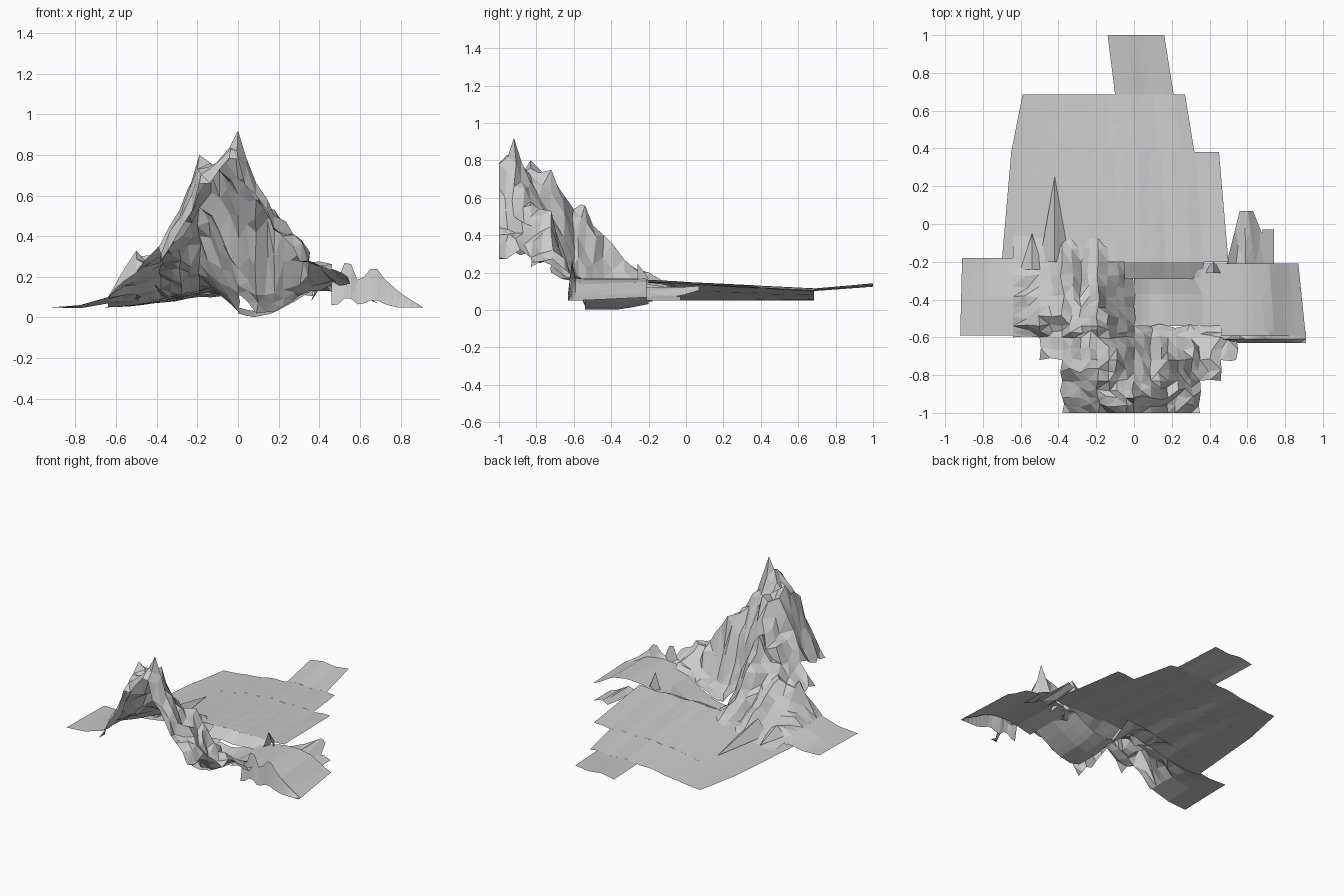
import bpy, bmesh, random
from math import sin

if "Cube" in bpy.data.objects:
    bpy.data.objects.remove(bpy.data.objects["Cube"])
random.seed(4)


def lerp_table(t, pts):
    for (a, va), (b, vb) in zip(pts, pts[1:]):
        if t <= b:
            return va + (vb - va) * max(0, (t - a) / (b - a))
    return pts[-1][1]


def patch(name, y0, y1, left, right, nx, ny, height):
    """Open terrain sheet between two slanted side edges (left/right = x at y0, x at y1)."""
    bm = bmesh.new()
    rows = []
    for j in range(ny + 1):
        t = j / ny
        y = y0 + (y1 - y0) * t
        xl = left[0] + (left[1] - left[0]) * t
        xr = right[0] + (right[1] - right[0]) * t
        row = []
        for i in range(nx + 1):
            x = xl + (xr - xl) * i / nx
            row.append(bm.verts.new((x, y, max(0, height(x, y)))))
        rows.append(row)
    for a, b in zip(rows, rows[1:]):
        for i in range(nx):
            bm.faces.new((a[i], a[i + 1], b[i + 1], b[i]))
    return finish(name, bm)


def finish(name, bm):
    bmesh.ops.triangulate(bm, faces=bm.faces[:])
    me = bpy.data.meshes.new(name)
    bm.to_mesh(me)
    bm.free()
    ob = bpy.data.objects.new(name, me)
    bpy.context.collection.objects.link(ob)
    return ob


# Jagged mountain: coarse height grid (0 = no ground there), refined with jitter
xs = [-.64, -.5, -.38, -.28, -.19, -.09, 0, .09, .18, .27, .35, .46, .54]
ys = [-1, -.92, -.83, -.72, -.6, -.54, -.44, -.33, -.2, -.06]
heights = [
    [0, 0, .28, .44, .66, .73, .78, .60, .44, .35, .28, 0, 0],
    [0, 0, .31, .50, .72, .77, .92, .66, .50, .40, .30, 0, 0],
    [0, 0, .31, .52, .80, .72, .68, .58, .50, .38, .28, .23, 0],
    [0, .22, .36, .48, .62, .75, .50, .42, .53, .40, .27, .24, .20],
    [.10, .22, .30, .48, .54, .42, .24, .11, .12, .15, .17, .18, .18],
    [.10, .33, .28, .40, .56, .32, .12, .02, .03, .08, .13, .16, 0],
    [.10, .22, .32, .28, .40, .17, .03, 0, 0, 0, 0, 0, 0],
    [.09, .16, .26, .17, .27, .12, .03, 0, 0, 0, 0, 0, 0],
    [.07, .10, .20, .11, .20, .11, .05, 0, 0, 0, 0, 0, 0],
    [.05, .06, .08, .10, .12, .13, .135, 0, 0, 0, 0, 0, 0],
]
bm = bmesh.new()
cache = {}


def mountain_vert(i2, j2):
    """Vertex on the doubled grid, averaged from its coarse neighbours."""
    if (i2, j2) not in cache:
        ii = (i2 // 2, (i2 + 1) // 2)
        jj = (j2 // 2, (j2 + 1) // 2)
        z = sum(heights[j][i] for i in ii for j in jj) / 4
        x = (xs[ii[0]] + xs[ii[1]]) / 2
        y = (ys[jj[0]] + ys[jj[1]]) / 2
        if (i2 % 2 or j2 % 2) and i2 and j2 < 17:
            z += random.uniform(-.14, .12) * min(z, .3)
            x += random.uniform(-.012, .012)
            if j2:
                y += random.uniform(-.012, .012)
        cache[i2, j2] = bm.verts.new((x, y, z))
    return cache[i2, j2]


for j in range(len(ys) - 1):
    for i in range(len(xs) - 1):
        if min(heights[j][i], heights[j][i + 1], heights[j + 1][i], heights[j + 1][i + 1]) <= 0:
            continue
        for a in (2 * i, 2 * i + 1):
            for b in (2 * j, 2 * j + 1):
                bm.faces.new([mountain_vert(*p) for p in
                              ((a, b), (a + 1, b), (a + 1, b + 1), (a, b + 1))])
finish("mountain", bm)

# Valley and shoulders: one cross-section carried along y
valley = [(-.92, .05), (-.78, .06), (-.64, .10), (-.2, .11), (-.1, .08), (0, .02), (.07, 0),
          (.17, .02), (.28, .08), (.36, .13), (.48, .16), (.6, .17), (.72, .15), (.82, .09), (.91, .05)]


def valley_z(x, y):
    z = lerp_table(x, valley)
    if abs(x - .1) < .25:
        return z + .03 * max(0, (y + .35) / .15)
    if x < -.6:
        return z - .03 * max(0, (y + .4) / .2) * (x + .92) / .3
    return z


patch("left_shoulder", -.59, -.18, (-.92, -.91), (-.64, -.64), 4, 4, valley_z)
patch("valley", -.54, -.2, (0, 0), (.36, .36), 9, 4, valley_z)
patch("right_shoulder", -.60, -.21, (.36, .36), (.91, .87), 10, 4, valley_z)

# Steep broken bank with spikes along the front of the right shoulder
bank = [(.46, .17), (.5, .19), (.54, .32), (.58, .18), (.62, .2), (.67, .26), (.72, .19), (.8, .12), (.91, .05)]


def bank_z(x, y):
    top = lerp_table(x, bank)
    if y > -.595:
        return lerp_table(x, valley)
    return top if y > -.62 else max(.05, top * .35)


patch("front_bank", -.63, -.57, (.46, .46), (.91, .91), 14, 3, bank_z)


# Long gently rippled plain with a stepped outline, rising toward the mountain
def plain_z(x, y):
    t = min(1, max(0, (x + .65) / .65))
    t = t * t * (3 - 2 * t)
    z = .05 + t * (.06 + .035 * max(0, (.69 - y) / .69)) + .027 * max(0, (y - .69) / .31)
    z += .006 * t * sin(31 * x + 3 * y)
    if x > .3:
        z += max(0, lerp_table(x, valley) - z) * min(1, max(0, -y / .2))
    return z


patch("near_plain", -.2, .38, (-.7, -.65), (.50, .45), 18, 4, plain_z)
patch("near_lip", -.29, -.2, (-.05, -.05), (.37, .37), 6, 1,
      lambda x, y: plain_z(x, y) - (.05 if y < -.25 else 0))
patch("middle_plain", .38, .685, (-.65, -.59), (.32, .27), 15, 2, plain_z)
patch("far_strip", .685, 1, (-.1, -.14), (.21, .16), 6, 2, plain_z)
flap = [(.49, .14), (.55, .10), (.6, .13), (.66, .08), (.74, .05)]
patch("side_flap", -.21, .07, (.49, .56), (.74, .63), 5, 3, lambda x, y: lerp_table(x, flap))
patch("side_flap_tip", -.21, -.03, (.66, .68), (.74, .74), 2, 2, lambda x, y: lerp_table(x, flap))


# Sharp ribs running back from the mountain onto the plain
def rib(name, x, y0, y1, width, top, tail):
    bm = bmesh.new()
    a, b, c, d = [bm.verts.new(p) for p in (
        (x - width, y0, .08), (x, y0, top), (x + width, y0, .1), (x, y1, tail))]
    bm.faces.new((a, b, d))
    bm.faces.new((b, c, d))
    finish(name, bm)


for n, args in enumerate([(-.42, -.2, .25, .08, .17, .08), (-.54, -.24, -.05, .06, .14, .07),
                          (.42, -.26, -.2, .06, .25, .17)]):
    rib(f"rib_{n + 1}", *args)
